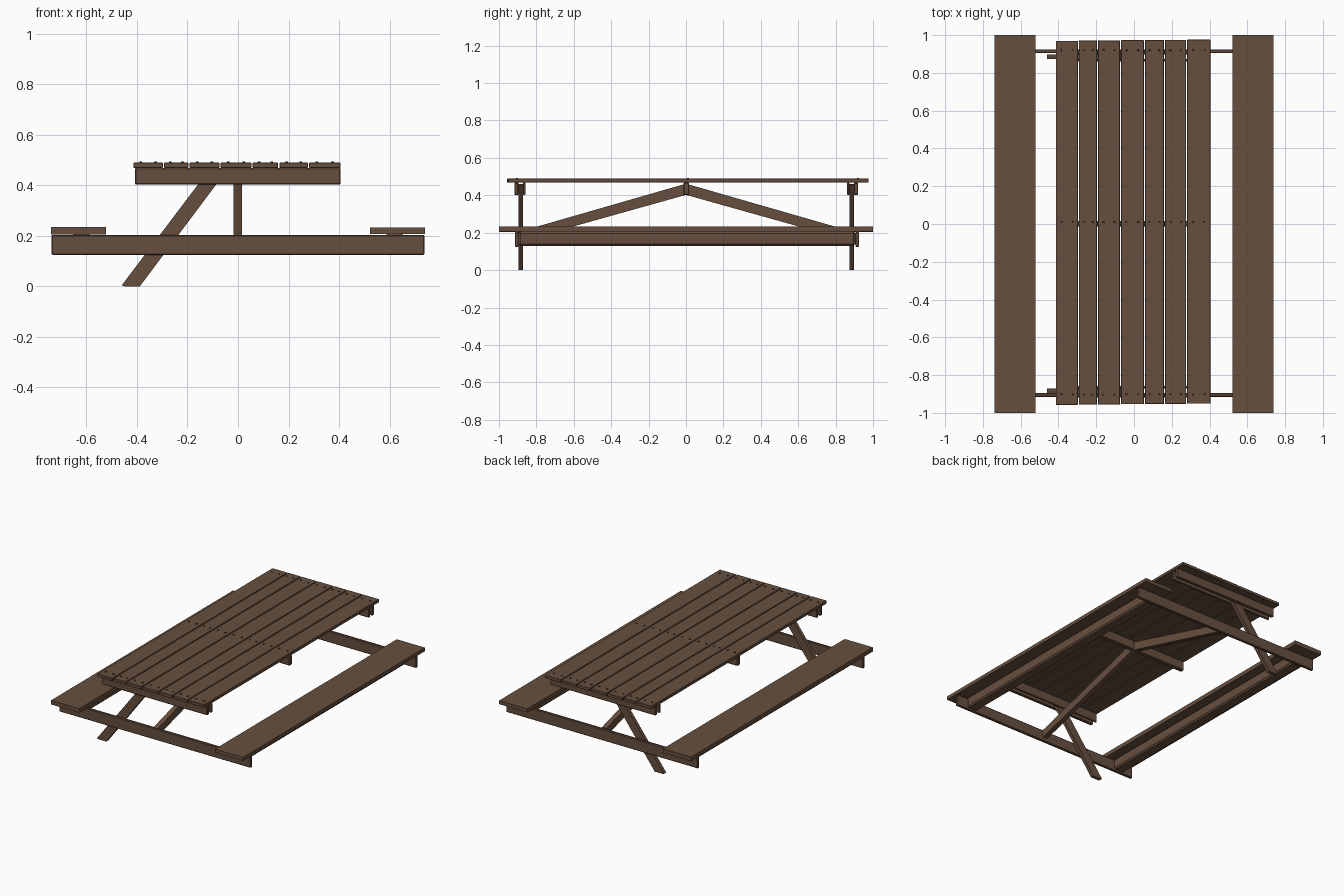
import bpy, bmesh

if "Cube" in bpy.data.objects:
    bpy.data.objects.remove(bpy.data.objects["Cube"])

def mat(name, c):
    m = bpy.data.materials.new(name)
    m.diffuse_color = (*c, 1)
    m.use_nodes = True
    m.node_tree.nodes["Principled BSDF"].inputs["Base Color"].default_value = m.diffuse_color
    return m

wood = mat("brown wood", (0.135, 0.078, 0.049))
iron = mat("dark nail", (0.04, 0.026, 0.018))

def finish(name, bm, material):
    bmesh.ops.recalc_face_normals(bm, faces=bm.faces)
    me = bpy.data.meshes.new(name)
    bm.to_mesh(me)
    bm.free()
    me.materials.append(material)
    ob = bpy.data.objects.new(name, me)
    bpy.context.collection.objects.link(ob)
    return ob

def prism(name, profile, axis, lo, hi):
    """Extrude a 2D profile along x (profile y,z) or y (profile x,z)."""
    bm = bmesh.new()
    place = (lambda p, t: (t, p[0], p[1])) if axis == "x" else (lambda p, t: (p[0], t, p[1]))
    f = bm.faces.new([bm.verts.new(place(p, lo)) for p in profile])
    out = bmesh.ops.extrude_face_region(bm, geom=[f])
    d = (hi - lo, 0, 0) if axis == "x" else (0, hi - lo, 0)
    bmesh.ops.translate(bm, vec=d, verts=[v for v in out["geom"] if isinstance(v, bmesh.types.BMVert)])
    return finish(name, bm, wood)

def box(name, x0, x1, y0, y1, z0, z1, bevel=0.0):
    ob = prism(name, [(x0, z0), (x1, z0), (x1, z1), (x0, z1)], "y", y0, y1)
    if bevel:
        b = ob.modifiers.new("eased edges", "BEVEL")
        b.width, b.segments = bevel, 1
    return ob

# Tabletop planks with narrow gaps and slightly uneven ends
planks = [(-.414, -.297), (-.292, -.196), (-.191, -.074), (-.069, .053),
          (.058, .159), (.164, .276), (.281, .405)]
for i, (a, b) in enumerate(planks):
    box(f"table_plank_{i + 1}", a, b, -.957 + .001 * i, .970 + .001 * i, .468, .489, .002)

# Nail heads, two per plank over each cleat
bm = bmesh.new()
for a, b in planks:
    for x in (a + (b - a) * .25, a + (b - a) * .75):
        for y in (-.903, .01, .92):
            r = bmesh.ops.create_cone(bm, cap_ends=True, segments=8, radius1=.006, radius2=.005, depth=.006)
            bmesh.ops.translate(bm, vec=(x, y, .490), verts=r["verts"])
finish("nail_heads", bm, iron)

# Cleats under the tabletop: a pair clasping each leg, one in the middle
for name, y0, y1 in [("front_outer_cleat", -.918, -.896), ("front_inner_cleat", -.872, -.858),
                     ("back_inner_cleat", .860, .874), ("back_outer_cleat", .898, .920),
                     ("middle_cleat", -.013, .017)]:
    box(name, -.408, .406, y0, y1, .402, .468, .004)

# Slanted leg at each end
leg = [(-.460, .004), (-.448, 0), (-.388, 0), (-.043, .46), (-.115, .46)]
prism("front_leg", leg, "y", -.895, -.871)
prism("back_leg", leg, "y", .874, .898)

# Long crossbeams carrying the seats
for name, y in [("front_crossbeam", -.905), ("back_crossbeam", .915)]:
    box(name, -.738, .738, y - .010, y + .010, .124, .203, .004)

# Seats and the rails beneath them
box("left_seat", -.739, -.522, -1, 1, .205, .234)
box("right_seat", .522, .739, -1, 1, .207, .232)
for name, x in [("left_seat_rail", -.62), ("right_seat_rail", .62)]:
    box(name, x - .04, x + .04, -.895, .905, .130, .207, .010)

# Sloping braces from the middle of the top to the crossbeams
for name, s in [("front_brace", -1), ("back_brace", 1)]:
    prism(name, [(0, .462), (s * .90, .203), (s * .90, .15), (0, .402)], "x", -.018, .016)
